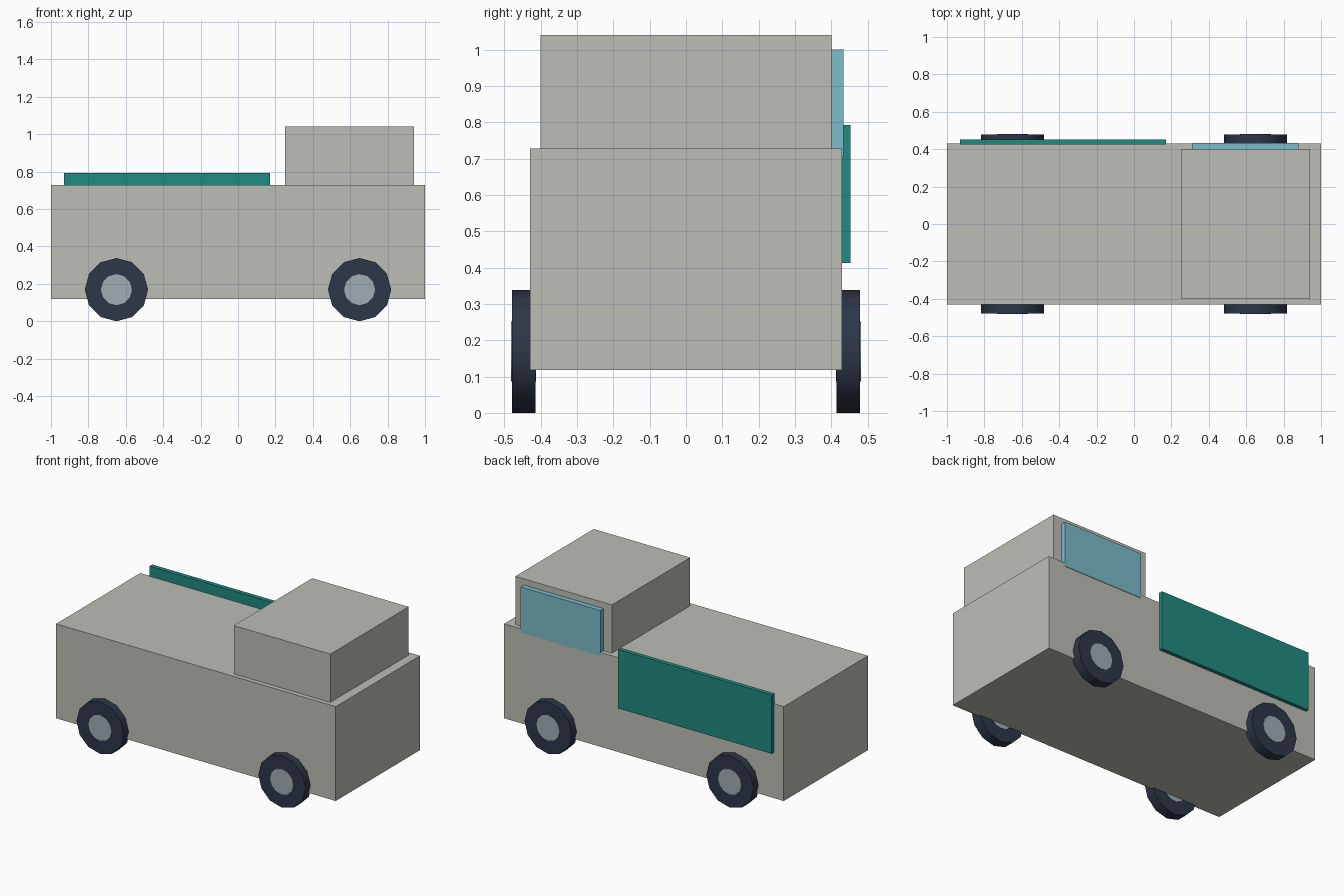
import bpy
import math

cube = bpy.data.objects.get("Cube")
if cube:
    bpy.data.objects.remove(cube, do_unlink=True)


def linear(c):
    return c / 12.92 if c <= 0.04045 else ((c + 0.055) / 1.055) ** 2.4


def material(name, hex_code):
    rgb = [linear(int(hex_code[i:i + 2], 16) / 255) for i in (0, 2, 4)]
    mat = bpy.data.materials.new(name)
    mat.use_nodes = True
    mat.diffuse_color = (*rgb, 1)
    mat.node_tree.nodes["Principled BSDF"].inputs["Base Color"].default_value = (*rgb, 1)
    return mat


paint = material("warm_grey_paint", "BEBEB7")
teal = material("teal_panel", "208B80")
glass = material("pale_blue_glass", "7CBCCA")
rubber = material("dark_rubber", "2D3748")
metal = material("light_metal", "A0AEB4")


def box(name, low, high, mat):
    bpy.ops.mesh.primitive_cube_add(size=1, location=[(a + b) / 2 for a, b in zip(low, high)])
    obj = bpy.context.object
    obj.name = name
    obj.scale = [b - a for a, b in zip(low, high)]
    bpy.ops.object.transform_apply(location=False, rotation=False, scale=True)
    obj.data.materials.append(mat)


def disc(name, radius, width, centre, mat):
    bpy.ops.mesh.primitive_cylinder_add(vertices=12, radius=radius, depth=width,
                                        location=centre, rotation=(math.pi / 2, 0, 0))
    obj = bpy.context.object
    obj.name = name
    obj.data.materials.append(mat)
    bpy.ops.object.shade_smooth_by_angle(angle=math.radians(35))


# Body and raised cabin
box("body", (-1, -0.43, 0.118), (1, 0.43, 0.728), paint)
box("cabin", (0.25, -0.40, 0.728), (0.94, 0.40, 1.04), paint)

# Window and side panel on the left flank
box("cabin_window", (0.31, 0.398, 0.705), (0.88, 0.433, 1.0), glass)
box("side_panel", (-0.93, 0.425, 0.413), (0.17, 0.453, 0.793), teal)

# Four wheels, with hubs slightly proud of the tyres
for end, x in (("rear", -0.65), ("front", 0.65)):
    for side, y in (("right", -0.447), ("left", 0.447)):
        centre = (x, y, 0.169)
        disc(f"{end}_{side}_tyre", 0.169, 0.065, centre, rubber)
        disc(f"{end}_{side}_hub", 0.083, 0.069, centre, metal)
